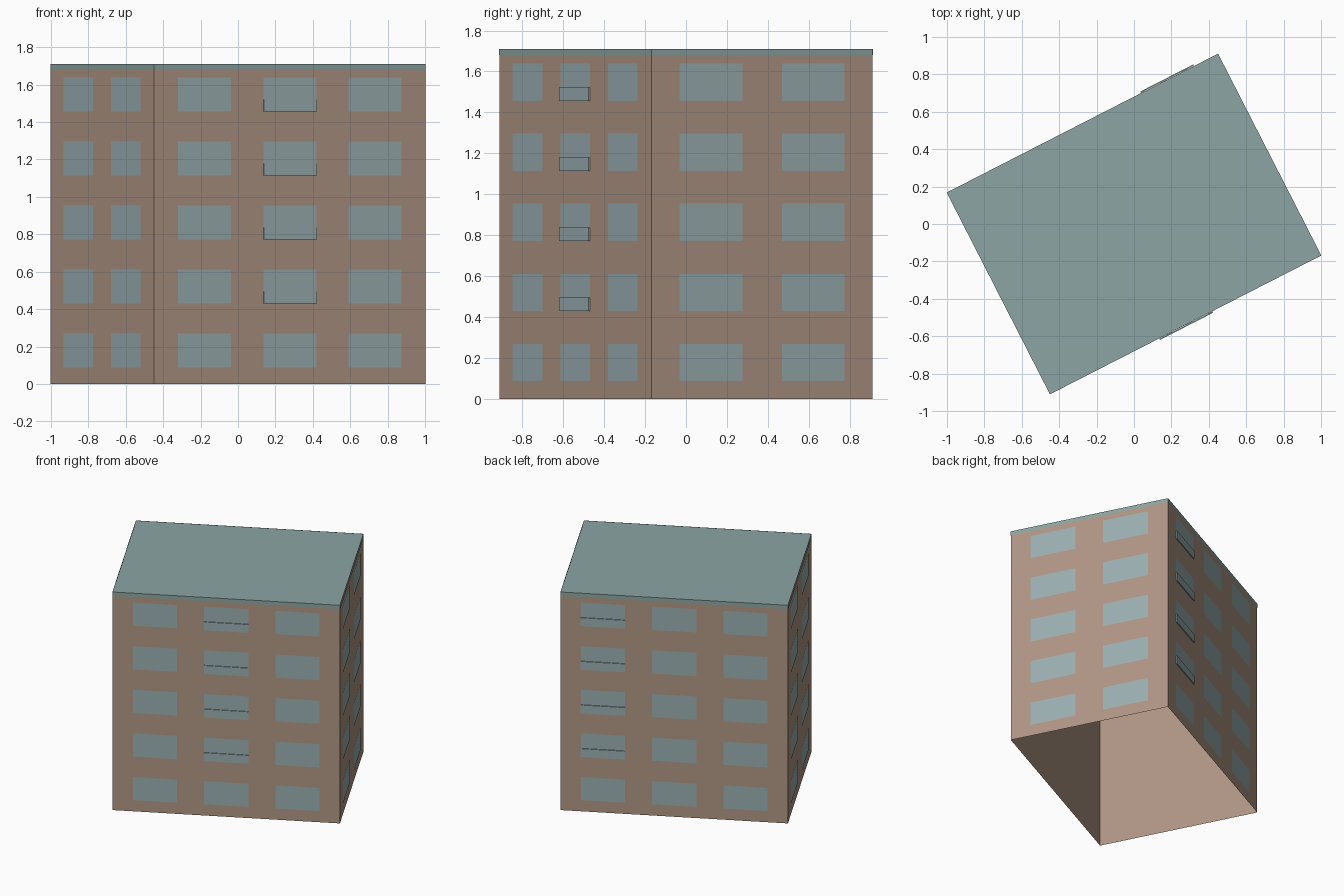
import bpy, bmesh
from math import radians, pi
from mathutils import Matrix, Vector

cube = bpy.data.objects.get("Cube")
if cube:
    bpy.data.objects.remove(cube, do_unlink=True)

LENGTH, DEPTH, HEIGHT = 1.63, 1.212, 1.71
TURN = radians(27.1)
FLOORS, STOREY, SILL, WINDOW_H = 5, 0.342, 0.088, 0.182
BAND, GAP = 0.03, 0.002


def srgb(r, g, b):
    return [((c / 255 + 0.055) / 1.055) ** 2.4 for c in (r, g, b)] + [1]


def material(name, colour):
    m = bpy.data.materials.new(name)
    m.use_nodes = True
    m.diffuse_color = colour
    m.node_tree.nodes["Principled BSDF"].inputs["Base Color"].default_value = colour
    return m


brick = material("brown wall", srgb(176, 150, 132))
glass = material("window grey blue", srgb(155, 175, 178))
slate = material("roof grey green", srgb(139, 165, 163))


def finish(name, bm, *mats):
    bm.transform(Matrix.Rotation(TURN, 4, "Z"))
    mesh = bpy.data.meshes.new(name)
    bm.to_mesh(mesh)
    bm.free()
    for m in mats:
        mesh.materials.append(m)
    obj = bpy.data.objects.new(name, mesh)
    bpy.context.collection.objects.link(obj)
    return obj


# Each side: turn about z, distance from the centre, width, window columns, window width
long_cols, short_cols = (-0.511, 0, 0.511), (-0.28, 0.28)
SIDES = {
    "front": (0, DEPTH / 2, LENGTH, long_cols, 0.318),
    "left": (pi / 2, LENGTH / 2, DEPTH, short_cols, 0.345),
    "back": (pi, DEPTH / 2, LENGTH, long_cols, 0.318),
    "right": (-pi / 2, LENGTH / 2, DEPTH, short_cols, 0.345),
}


def plate(bm, side, x, z, w, h, out=GAP):
    """Flat rectangle lying on one side, centred on x, rising from z."""
    angle, dist = SIDES[side][:2]
    rot = Matrix.Rotation(angle, 3, "Z")
    corners = [(-1, 0), (1, 0), (1, 1), (-1, 1)]
    return bm.faces.new([bm.verts.new(rot @ Vector((x + a * w / 2, -dist - out, z + b * h)))
                         for a, b in corners])


# Building shell, open underneath, with a roof-coloured top
bm = bmesh.new()
bmesh.ops.create_cube(bm, size=1)
bm.transform(Matrix.Translation((0, 0, HEIGHT / 2)) @ Matrix.Diagonal((LENGTH, DEPTH, HEIGHT, 1)))
bm.normal_update()
bmesh.ops.delete(bm, geom=[f for f in bm.faces if f.normal.z < -0.5], context="FACES_ONLY")
for f in bm.faces:
    f.material_index = int(f.normal.z > 0.5)
finish("building_shell", bm, brick, slate)

# Roof band and windows on every side
for side, (angle, dist, width, columns, win_w) in SIDES.items():
    bm = bmesh.new()
    plate(bm, side, 0, HEIGHT - BAND, width, BAND)
    finish(side + "_roof_band", bm, slate)
    bm = bmesh.new()
    for x in columns:
        for floor in range(FLOORS):
            plate(bm, side, x, SILL + floor * STOREY, win_w, WINDOW_H)
    finish(side + "_windows", bm, glass)

# Shallow balcony rails on the upper floors of one column, front and back
for side, x in (("front", 0), ("back", -0.511)):
    bm = bmesh.new()
    for floor in range(1, FLOORS):
        face = plate(bm, side, x, SILL + floor * STOREY, 0.318, 0.065)
        face.normal_update()
        normal = face.normal.copy()
        geom = bmesh.ops.extrude_face_region(bm, geom=[face])["geom"]
        bmesh.ops.translate(bm, vec=normal * 0.007,
                            verts=[v for v in geom if isinstance(v, bmesh.types.BMVert)])
    bmesh.ops.recalc_face_normals(bm, faces=bm.faces)
    finish(side + "_balcony_rails", bm, glass)
